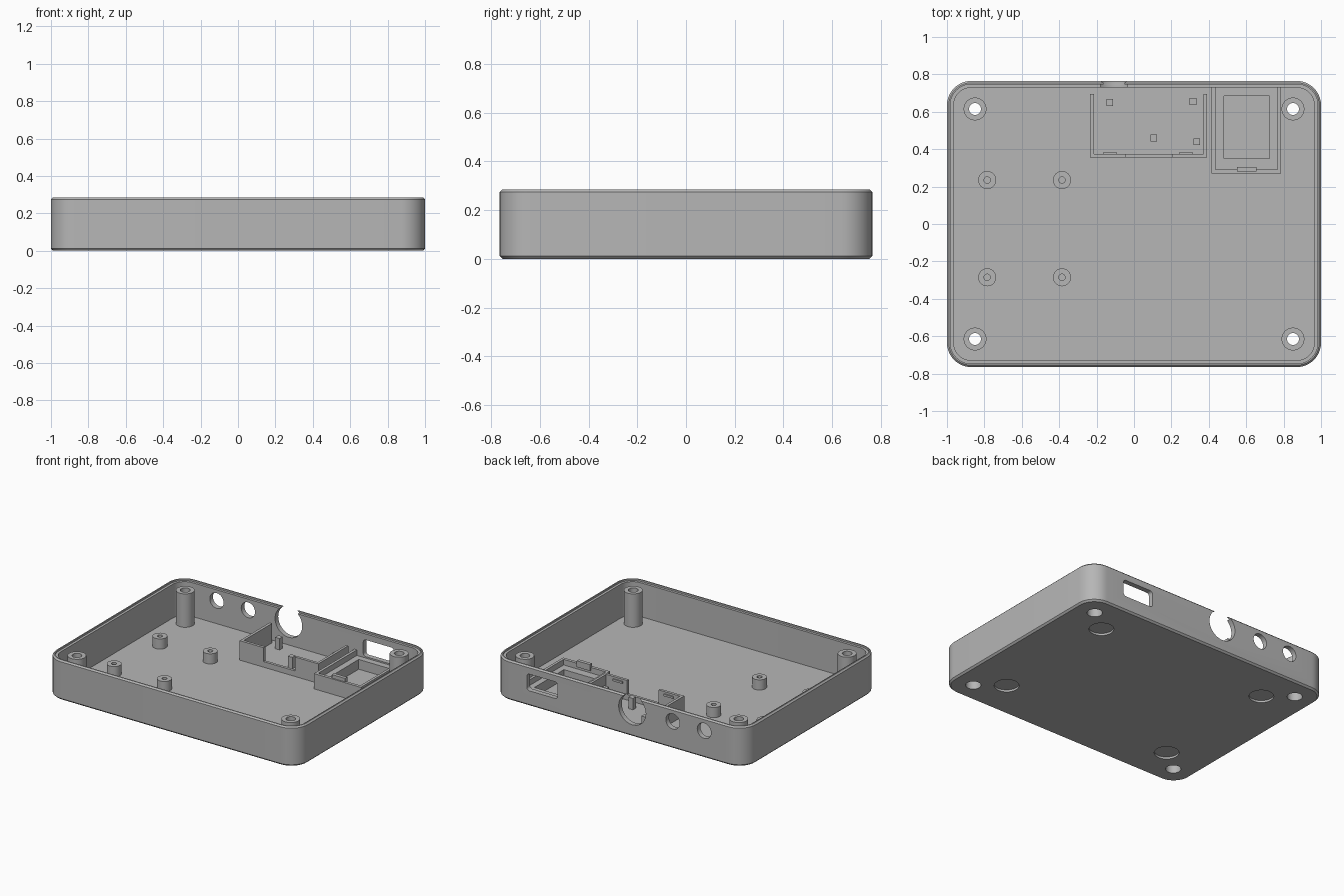
import bpy, bmesh, math
from mathutils import Matrix, Vector

cube = bpy.data.objects.get("Cube")
if cube:
    bpy.data.objects.remove(cube, do_unlink=True)

grey = bpy.data.materials.new("plain_grey")
grey.use_nodes = True
grey.diffuse_color = (0.47, 0.47, 0.47, 1)
grey.node_tree.nodes["Principled BSDF"].inputs["Base Color"].default_value = (0.47, 0.47, 0.47, 1)

HX, HY, TOP, FLOOR, WALL, RADIUS = 1.0, 0.765, 0.285, 0.03, 0.036, 0.13


def finish(name, bm):
    bmesh.ops.recalc_face_normals(bm, faces=bm.faces)
    mesh = bpy.data.meshes.new(name)
    bm.to_mesh(mesh)
    bm.free()
    mesh.materials.append(grey)
    obj = bpy.data.objects.new(name, mesh)
    bpy.context.collection.objects.link(obj)
    return obj


def smooth(obj):
    bpy.ops.object.select_all(action='DESELECT')
    obj.select_set(True)
    bpy.context.view_layer.objects.active = obj
    bpy.ops.object.shade_smooth_by_angle(angle=math.radians(30))


def add_box(bm, x0, x1, y0, y1, z0, z1):
    size = Matrix.Diagonal((x1 - x0, y1 - y0, z1 - z0, 1))
    mid = Matrix.Translation(((x0 + x1) / 2, (y0 + y1) / 2, (z0 + z1) / 2))
    return bmesh.ops.create_cube(bm, size=1, matrix=mid @ size)["verts"]


def add_cylinder(bm, radius, depth, centre, along_y=False):
    turn = Matrix.Rotation(math.pi / 2, 4, 'X') if along_y else Matrix()
    bmesh.ops.create_cone(bm, cap_ends=True, segments=40, radius1=radius, radius2=radius,
                          depth=depth, matrix=Matrix.Translation(centre) @ turn)


def boxes(name, items):
    bm = bmesh.new()
    for item in items:
        add_box(bm, *item)
    return finish(name, bm)


def rounded_loop(bm, inset, z, steps=10):
    r = RADIUS - inset
    verts = []
    for i, (sx, sy) in enumerate([(1, 1), (-1, 1), (-1, -1), (1, -1)]):
        for k in range(steps + 1):
            a = math.pi / 2 * (i + k / steps)
            verts.append(bm.verts.new((sx * (HX - RADIUS) + r * math.cos(a),
                                       sy * (HY - RADIUS) + r * math.sin(a), z)))
    return verts


def turned(name, profile, x, y):
    # Closed ring profile of (radius, height) spun about a vertical axis
    bm = bmesh.new()
    n = 32
    rings = [[bm.verts.new((x + r * math.cos(math.tau * k / n), y + r * math.sin(math.tau * k / n), z))
              for k in range(n)] for r, z in profile]
    for a, b in zip(rings, rings[1:] + rings[:1]):
        for k in range(n):
            j = (k + 1) % n
            bm.faces.new((a[k], a[j], b[j], b[k]))
    smooth(finish(name, bm))


# Tray: chamfered outside, stepped rim, rounded inside
bm = bmesh.new()
section = [(0.012, 0), (0, 0.012), (0, TOP - 0.01), (0.01, TOP), (0.018, TOP),
           (0.018, TOP - 0.012), (WALL, TOP - 0.012), (WALL, FLOOR)]
loops = [rounded_loop(bm, inset, z) for inset, z in section]
for a, b in zip(loops, loops[1:]):
    for k in range(len(a)):
        j = (k + 1) % len(a)
        bm.faces.new((a[k], a[j], b[j], b[k]))
bm.faces.new(loops[0])
bm.faces.new(loops[-1])
tray = finish("tray", bm)

# Openings: round sockets, rectangular port, screw wells, foot recesses
SIGNS = [(sx, sy) for sx in (-1, 1) for sy in (-1, 1)]
bm = bmesh.new()
add_cylinder(bm, 0.108, 0.2, (-0.108, 0.76, 0.193), True)
for x in (-0.43, -0.68):
    add_cylinder(bm, 0.055, 0.2, (x, 0.76, 0.195), True)
port = add_box(bm, 0.485, 0.73, 0.66, 0.86, 0.11, 0.23)
edges = {e for v in port for e in v.link_edges
         if abs((e.verts[0].co - e.verts[1].co).normalized().dot(Vector((0, 1, 0)))) > 0.9}
bmesh.ops.bevel(bm, geom=list(edges), offset=0.02, segments=4, affect='EDGES', profile=0.5)
for sx, sy in SIGNS:
    add_cylinder(bm, 0.05, 0.2, (sx * 0.85, sy * 0.615, 0))
    add_cylinder(bm, 0.081, 0.03, (sx * 0.68, sy * 0.48, 0))
cutter = finish("opening_cutter", bm)
cutter.hide_render = True

cut = tray.modifiers.new("openings", 'BOOLEAN')
cut.operation = 'DIFFERENCE'
cut.solver = 'EXACT'
cut.object = cutter
bpy.context.view_layer.objects.active = tray
bpy.ops.object.modifier_apply(modifier=cut.name)
bpy.data.objects.remove(cutter, do_unlink=True)
smooth(tray)

# Corner screw posts, hollow from below
for sx, sy in SIGNS:
    turned("corner_post", [(0.061, FLOOR), (0.061, 0.27), (0.032, 0.27), (0.032, 0.17),
                           (0.05, 0.17), (0.05, FLOOR)], sx * 0.85, sy * 0.615)

# Board standoffs
for x in (-0.785, -0.385):
    for y in (0.235, -0.285):
        turned("board_standoff", [(0.048, FLOOR), (0.048, 0.103), (0.017, 0.103),
                                  (0.017, FLOOR)], x, y)

# Wide holder: side walls, split front wall with catches, support pins
boxes("wide_holder", [
    (-0.235, -0.215, 0.355, 0.695, FLOOR, 0.17),
    (0.372, 0.39, 0.355, 0.695, FLOOR, 0.17),
    (-0.215, -0.045, 0.355, 0.375, FLOOR, 0.17),
    (0.205, 0.372, 0.355, 0.375, FLOOR, 0.17),
    (-0.045, 0.205, 0.355, 0.375, FLOOR, 0.07)])
boxes("wide_holder_catches", [(x, x + 0.075, 0.375, 0.383, 0.14, 0.155) for x in (-0.165, 0.24)])
boxes("support_pins", [(x - 0.018, x + 0.018, y - 0.018, y + 0.018, FLOOR, 0.112)
                       for x, y in [(-0.13, 0.65), (0.315, 0.655), (0.105, 0.46), (0.335, 0.44)]])

# Narrow holder: walls, ledge around an open middle, catch
BACK = HY - WALL
boxes("narrow_holder", [
    (0.415, 0.435, 0.27, BACK, FLOOR, 0.14),
    (0.768, 0.787, 0.27, BACK, FLOOR, 0.14),
    (0.435, 0.768, 0.27, 0.292, FLOOR, 0.14)])
boxes("narrow_holder_ledge", [
    (0.435, 0.48, 0.292, BACK, FLOOR, 0.1),
    (0.725, 0.768, 0.292, BACK, FLOOR, 0.1),
    (0.48, 0.725, 0.292, 0.35, FLOOR, 0.1),
    (0.48, 0.725, 0.685, BACK, FLOOR, 0.1)])
boxes("narrow_holder_catch", [(0.55, 0.655, 0.28, 0.305, 0.12, 0.165)])
